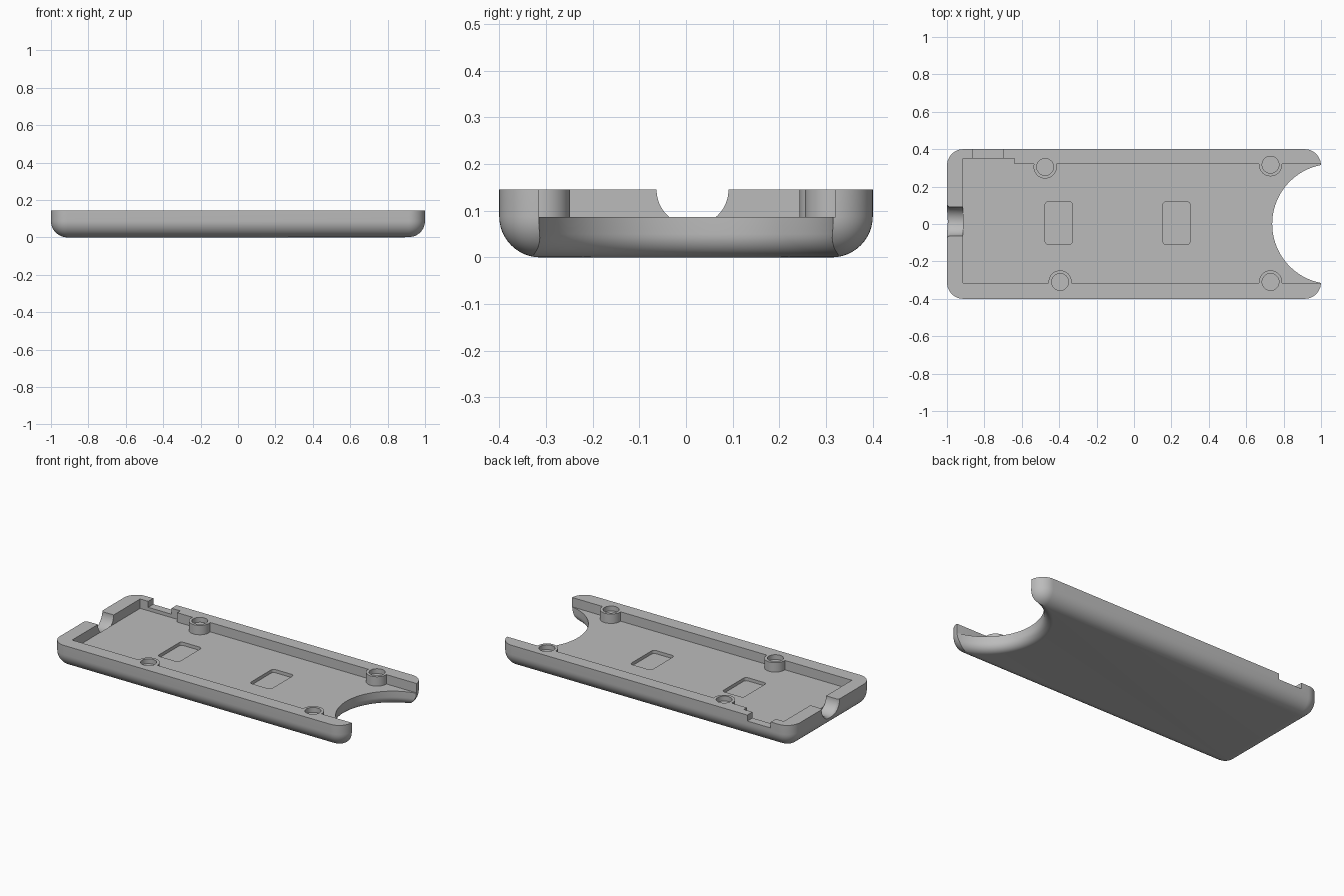
import bpy, bmesh, math

if "Cube" in bpy.data.objects:
    bpy.data.objects.remove(bpy.data.objects["Cube"], do_unlink=True)

TOP, FLOOR, ROUND = 0.145, 0.087, 0.088

grey = bpy.data.materials.new("plain_grey")
grey.use_nodes = True
grey.diffuse_color = (0.5, 0.5, 0.5, 1)
grey.node_tree.nodes["Principled BSDF"].inputs["Base Color"].default_value = (0.5, 0.5, 0.5, 1)


def make(name, bm):
    bmesh.ops.recalc_face_normals(bm, faces=bm.faces)
    mesh = bpy.data.meshes.new(name)
    bm.to_mesh(mesh)
    bm.free()
    mesh.materials.append(grey)
    obj = bpy.data.objects.new(name, mesh)
    bpy.context.collection.objects.link(obj)
    return obj


def prism(name, outline, z0, z1):
    bm = bmesh.new()
    face = bm.faces.new([bm.verts.new((x, y, z0)) for x, y in outline])
    ext = bmesh.ops.extrude_face_region(bm, geom=[face])["geom"]
    bmesh.ops.translate(bm, vec=(0, 0, z1 - z0),
                        verts=[v for v in ext if isinstance(v, bmesh.types.BMVert)])
    return make(name, bm)


def circle(cx, cy, r, n=48):
    return [(cx + r * math.cos(2 * math.pi * i / n), cy + r * math.sin(2 * math.pi * i / n))
            for i in range(n)]


def rounded_rect(x0, x1, y0, y1, r, n=6):
    pts = []
    corners = [(x1 - r, y1 - r), (x0 + r, y1 - r), (x0 + r, y0 + r), (x1 - r, y0 + r)]
    for q, (cx, cy) in enumerate(corners):
        for i in range(n + 1):
            a = math.pi / 2 * (q + i / n)
            pts.append((cx + r * math.cos(a), cy + r * math.sin(a)))
    return pts


def lathe(name, profile, n=96):
    """Solid of revolution about z from (radius, z) rings."""
    bm = bmesh.new()
    rings = [[bm.verts.new((x, y, z)) for x, y in circle(0, 0, r, n)] for r, z in profile]
    for a, b in zip(rings, rings[1:]):
        for i in range(n):
            bm.faces.new((a[i], a[(i + 1) % n], b[(i + 1) % n], b[i]))
    bm.faces.new(rings[0])
    bm.faces.new(rings[-1])
    return make(name, bm)


def cut(target, cutter):
    mod = target.modifiers.new("cut", "BOOLEAN")
    mod.operation, mod.solver, mod.object = "DIFFERENCE", "EXACT", cutter
    bpy.context.view_layer.update()
    graph = bpy.context.evaluated_depsgraph_get()
    mesh = bpy.data.meshes.new_from_object(target.evaluated_get(graph))
    target.modifiers.clear()
    target.data = mesh
    bpy.data.objects.remove(cutter, do_unlink=True)


# Rounded tray body: vertical and bottom edges filleted, top edge sharp
bm = bmesh.new()
bmesh.ops.create_cube(bm, size=1)
for v in bm.verts:
    v.co = (v.co.x * 2, v.co.y * 0.8, TOP if v.co.z > 0 else 0)
edges = [e for e in bm.edges if min(v.co.z for v in e.verts) < 0.01]
bmesh.ops.bevel(bm, geom=edges, offset=ROUND, segments=12, profile=0.5, affect="EDGES")
tray = make("tray_shell", bm)

# Inner cavity, open at one end, leaving the screw bosses standing
bosses = [(-0.475, 0.305), (0.73, 0.317), (-0.395, -0.31), (0.73, -0.31)]
cavity = prism("cavity_cutter", [(-0.915, -0.315), (1.2, -0.315), (1.2, 0.32),
                                 (-0.64, 0.32), (-0.64, 0.35), (-0.915, 0.35)], FLOOR, 0.3)
for x, y in bosses:
    cut(cavity, prism("boss_keep", circle(x, y, 0.062), 0, 0.4))
cut(tray, cavity)

# Blind screw holes
for x, y in bosses:
    cut(tray, prism("hole_cutter", circle(x, y, 0.045), TOP - 0.03, 0.3))

# Shallow rounded pockets in the floor
for x in (-0.475, 0.155):
    cut(tray, prism("pocket_cutter", rounded_rect(x, x + 0.145, -0.11, 0.12, 0.018),
                    FLOOR - 0.02, 0.12))

# Round bite in the open end, with its lower edge rounded over
fillet = 0.05
profile = [(0.321 + fillet, -0.05)]
for i in range(11):
    a = math.pi / 2 * i / 10
    profile.append((0.321 + fillet * (1 - math.sin(a)), fillet * (1 - math.cos(a))))
profile.append((0.321, 0.3))
bite = lathe("bite_cutter", profile)
bite.location.x = 1.06
cut(tray, bite)

# Flared half-round cable groove in the closed end
groove = lathe("groove_cutter", [(0.077, 0.085), (0.077, 0.015), (0.08, 0.008),
                                 (0.088, 0), (0.088, -0.1)], 64)
groove.rotation_euler.y = math.pi / 2
groove.location = (-1, 0.014, TOP)
cut(tray, groove)

# Slot through the back wall
cut(tray, prism("slot_cutter", [(-0.86, 0.345), (-0.70, 0.345), (-0.70, 0.5), (-0.86, 0.5)],
                0.108, 0.3))

bpy.ops.object.select_all(action="DESELECT")
tray.select_set(True)
bpy.context.view_layer.objects.active = tray
bpy.ops.object.shade_smooth_by_angle(angle=math.radians(30))
